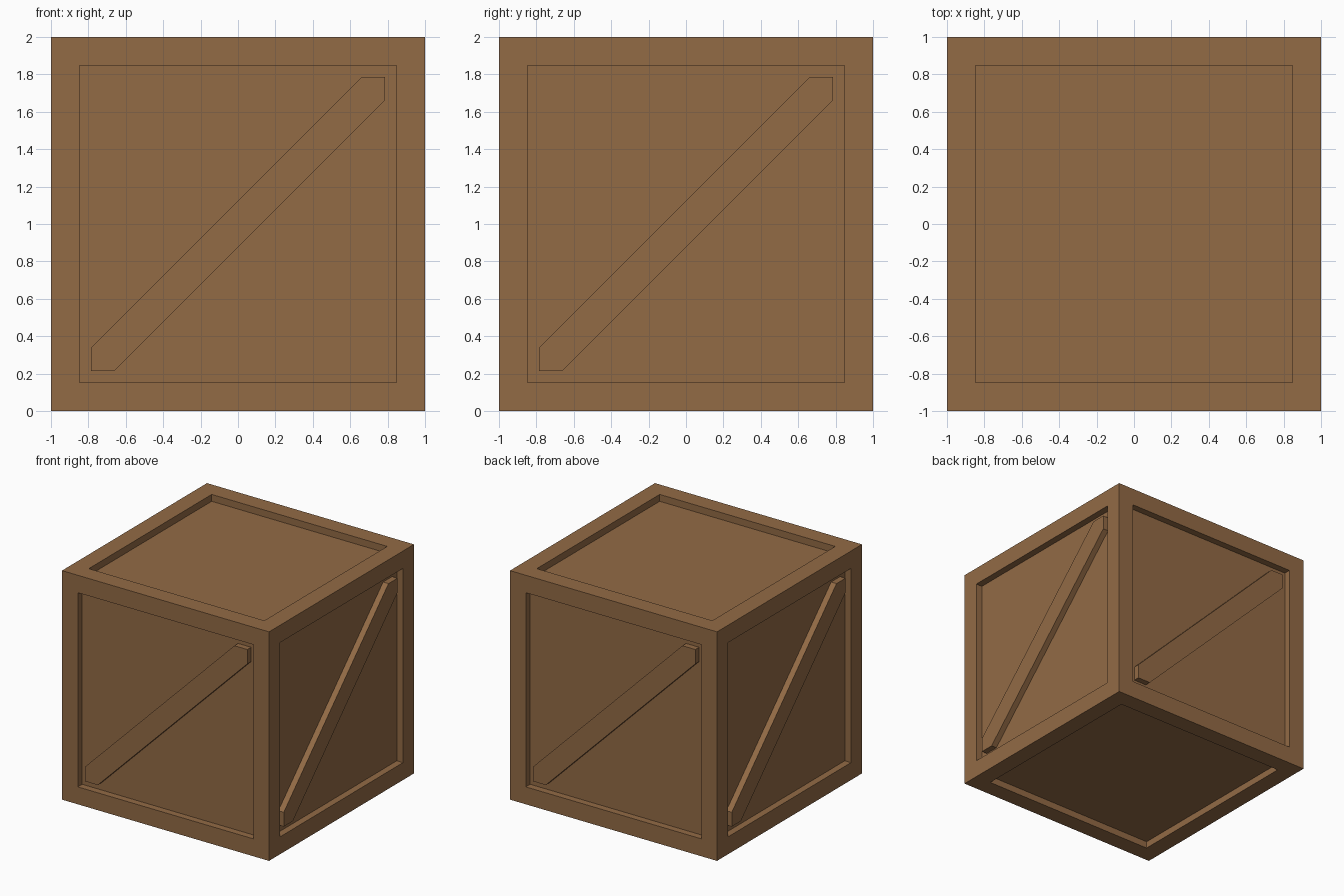
import bpy, bmesh
from math import pi
from mathutils import Matrix, Vector

SIZE = 2.0        # outer edge length
BORDER = 0.215    # frame board width
DEPTH = 0.06      # panel recess
BRACE_GAP = 0.008 # brace sits just behind the frame face
H = SIZE / 2 - BORDER
W = 0.125         # brace half width along the frame edge

cube = bpy.data.objects.get("Cube")
if cube:
    bpy.data.objects.remove(cube, do_unlink=True)

wood = bpy.data.materials.new("brown_wood")
wood.use_nodes = True
wood.diffuse_color = (0.29, 0.145, 0.06, 1)
wood.node_tree.nodes["Principled BSDF"].inputs["Base Color"].default_value = wood.diffuse_color


def finish(bm, name):
    bmesh.ops.recalc_face_normals(bm, faces=bm.faces)
    mesh = bpy.data.meshes.new(name)
    bm.to_mesh(mesh)
    bm.free()
    mesh.materials.append(wood)
    obj = bpy.data.objects.new(name, mesh)
    bpy.context.collection.objects.link(obj)
    return obj


# Crate body: every side inset to a frame, with its panel pushed inwards
bm = bmesh.new()
bmesh.ops.create_cube(bm, size=SIZE, matrix=Matrix.Translation((0, 0, SIZE / 2)))
bm.normal_update()
panels = list(bm.faces)
bmesh.ops.inset_individual(bm, faces=panels, thickness=BORDER, depth=0)
for panel in panels:
    direction = panel.normal.copy()
    new = bmesh.ops.extrude_discrete_faces(bm, faces=[panel])["faces"][0]
    bmesh.ops.translate(bm, verts=new.verts, vec=-direction * DEPTH)
finish(bm, "crate_body")


# Diagonal braces, one on each upright side
def add_brace(name, angle):
    profile = [(-H, -H), (W - H, -H), (H, H - W), (H, H), (H - W, H), (-H, W - H)]
    bm = bmesh.new()
    back = SIZE / 2 - DEPTH
    base = bm.faces.new([bm.verts.new((x, -back, z + SIZE / 2)) for x, z in profile])
    ext = bmesh.ops.extrude_face_region(bm, geom=[base], use_keep_orig=True)
    verts = [v for v in ext["geom"] if isinstance(v, bmesh.types.BMVert)]
    bmesh.ops.translate(bm, verts=verts, vec=Vector((0, BRACE_GAP - DEPTH, 0)))
    bm.transform(Matrix.Rotation(angle, 4, "Z"))
    finish(bm, name)


for i, side in enumerate(("front", "left", "back", "right")):
    add_brace(side + "_brace", i * pi / 2)
